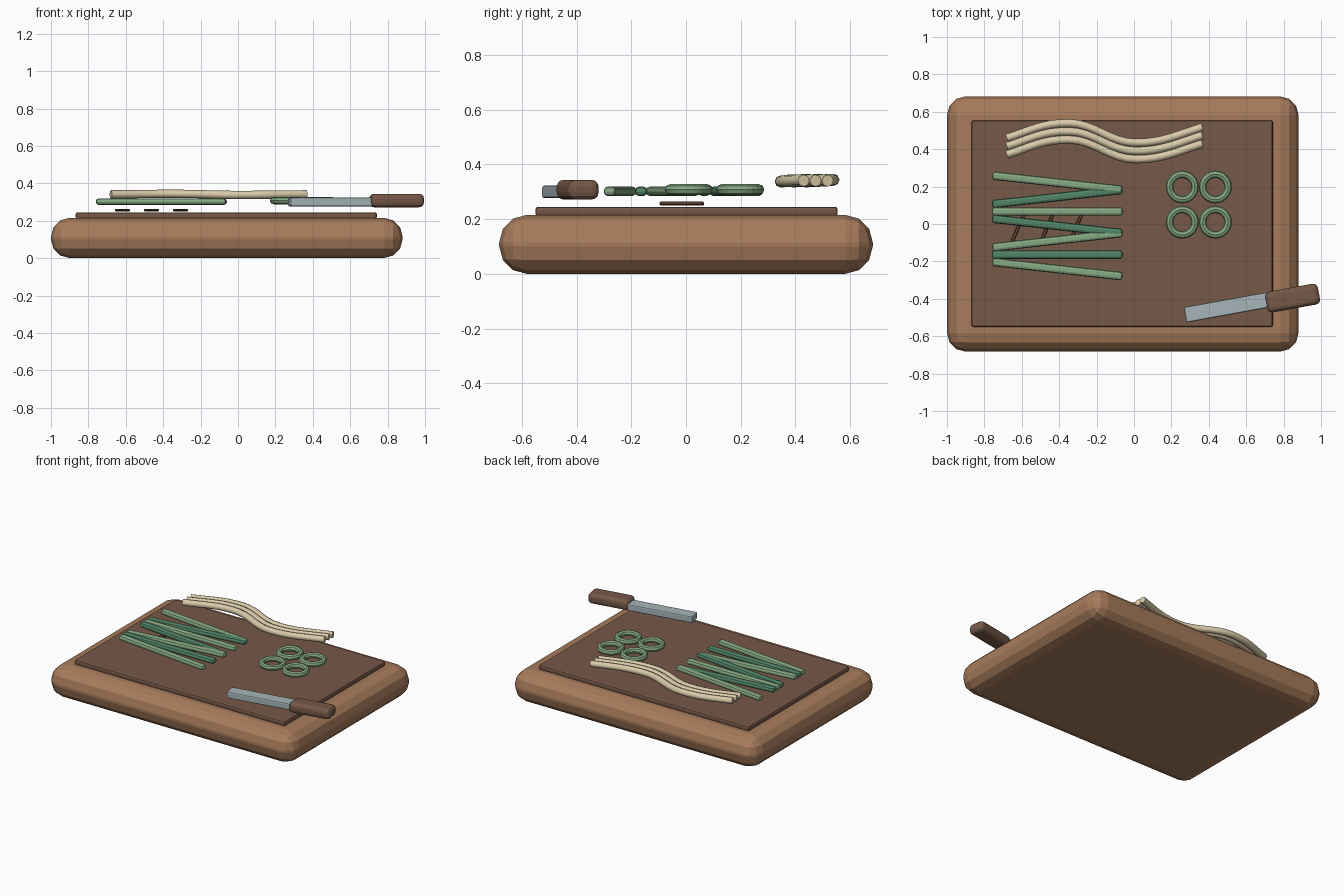
import bpy, math

if "Cube" in bpy.data.objects:
    bpy.data.objects.remove(bpy.data.objects["Cube"])


def material(name, rgb):
    m = bpy.data.materials.new(name)
    m.diffuse_color = (*rgb, 1)
    m.use_nodes = True
    m.node_tree.nodes["Principled BSDF"].inputs["Base Color"].default_value = m.diffuse_color
    return m


WOOD = material("warm wood", (0.39, 0.20, 0.105))
DARK_WOOD = material("dark wood", (0.18, 0.098, 0.064))
TWIG = material("red brown", (0.15, 0.065, 0.04))
LIGHT_GREEN = material("light green", (0.24, 0.40, 0.23))
DARK_GREEN = material("dark green", (0.085, 0.235, 0.14))
CREAM = material("cream", (0.70, 0.60, 0.40))
STEEL = material("steel", (0.38, 0.46, 0.48))


def block(name, loc, size, mat, bevel, segments=2, angle=0):
    """Rounded box turned about z."""
    bpy.ops.mesh.primitive_cube_add(size=1, location=loc)
    ob = bpy.context.object
    ob.name = name
    ob.scale = size
    bpy.ops.object.transform_apply(location=False, rotation=False, scale=True)
    ob.rotation_euler.z = angle
    mod = ob.modifiers.new("round", 'BEVEL')
    mod.width, mod.segments = bevel, segments
    ob.data.materials.append(mat)
    return ob


# Board and inlaid work surface
block("board", (-0.06, 0, 0.108), (1.88, 1.365, 0.215), WOOD, 0.1, 3)
block("work_surface", (-0.063, 0.002, 0.228), (1.61, 1.105, 0.034), DARK_WOOD, 0.01)

# Thin twigs below the stalks
for i, x in enumerate((-0.618, -0.463, -0.308)):
    block(f"twig_{i}", (x, -0.015, 0.257), (0.018, 0.172, 0.014), TWIG, 0.004, 1,
          -math.radians(23))

# Green stalks in a zigzag
for i in range(7):
    turn = (-1, 1, 0)[i % 3]
    block(f"stalk_{i}", (-0.41, 0.221 - 0.077 * i, 0.302), (0.7, 0.045, 0.034),
          DARK_GREEN if i % 2 else LIGHT_GREEN, 0.014, 2, turn * math.radians(6.3))

# Sliced rings
for x in (0.258, 0.435):
    for y in (0.198, 0.01):
        bpy.ops.mesh.primitive_torus_add(location=(x, y, 0.308), major_radius=0.068,
                                         minor_radius=0.02, major_segments=24,
                                         minor_segments=8)
        ring = bpy.context.object
        ring.name = "sliced_ring"
        ring.data.materials.append(LIGHT_GREEN)

# Wavy cream strands
WAVE = [(-0.68, 0.415, 0.341), (-0.35, 0.495, 0.344), (0.01, 0.39, 0.338),
        (0.365, 0.474, 0.341)]
for i in range(3):
    cu = bpy.data.curves.new("strand", 'CURVE')
    cu.dimensions = '3D'
    cu.bevel_depth = 0.022
    cu.bevel_resolution = 2
    cu.resolution_u = 8
    cu.use_fill_caps = True
    sp = cu.splines.new('BEZIER')
    sp.bezier_points.add(len(WAVE) - 1)
    for j, (p, (x, y, z)) in enumerate(zip(sp.bezier_points, WAVE)):
        y += (i - 1) * 0.044
        slope = 0.045 if j in (0, 3) else 0
        p.co = (x, y, z)
        p.handle_left_type = p.handle_right_type = 'FREE'
        p.handle_left = (x - 0.14, y - slope, z)
        p.handle_right = (x + 0.14, y + slope, z)
    cu.materials.append(CREAM)
    ob = bpy.data.objects.new(f"strand_{i}", cu)
    bpy.context.collection.objects.link(ob)

# Knife
tilt = math.radians(10.3)
block("knife_blade", (0.495, -0.446, 0.3), (0.45, 0.083, 0.046), STEEL, 0.008, 2, tilt)
block("knife_handle", (0.848, -0.396, 0.308), (0.286, 0.113, 0.072), DARK_WOOD, 0.026, 3, tilt)
